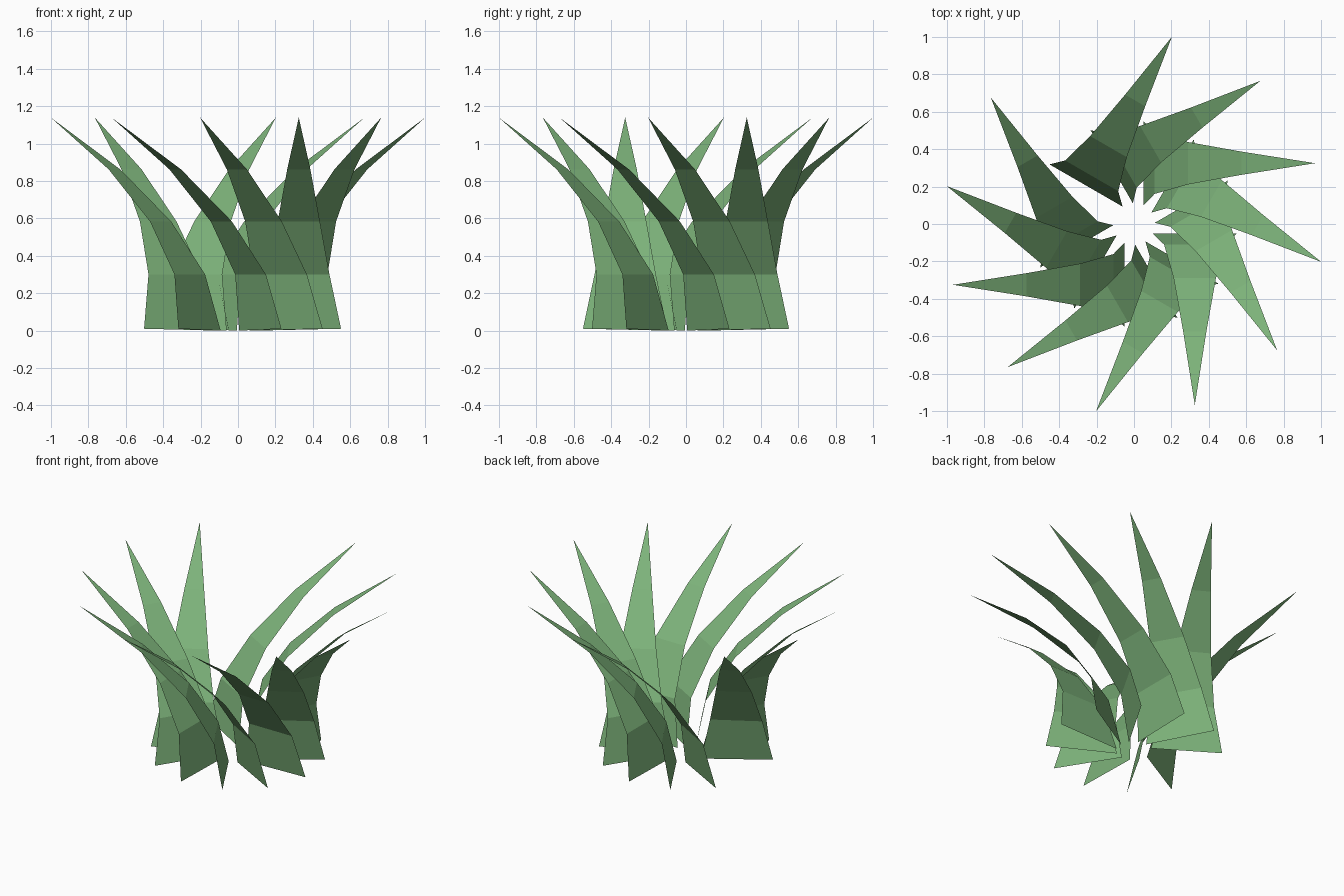
import bpy
import math
from mathutils import Matrix

cube = bpy.data.objects.get("Cube")
if cube:
    bpy.data.objects.remove(cube, do_unlink=True)

# Leaf colour
leaf = bpy.data.materials.new("leaf_green")
leaf.use_nodes = True
color = (0.205, 0.45, 0.195, 1.0)
leaf.diffuse_color = color
bsdf = leaf.node_tree.nodes["Principled BSDF"]
bsdf.inputs["Base Color"].default_value = color
bsdf.inputs["Roughness"].default_value = 0.9

CENTRE_Y = -0.325
# Blade profile: (sideways bend, height, half width)
PROFILE = [(-0.05, 0.005, 0.226), (-0.11, 0.30, 0.164),
           (-0.29, 0.583, 0.113), (-0.575, 0.862, 0.062)]
TIP = (-0.968, CENTRE_Y, 1.139)


def blade_mesh():
    verts, faces = [], []
    for x, z, w in PROFILE:
        verts += [(x, CENTRE_Y - w, z), (x, CENTRE_Y + w, z)]
    # Base edge slopes slightly down toward the middle
    verts[0] = (*verts[0][:2], 0.01)
    verts[1] = (*verts[1][:2], 0.0)
    for i in range(0, len(verts) - 2, 2):
        faces.append((i, i + 1, i + 3, i + 2))
    n = len(verts)
    verts.append(TIP)
    faces.append((n - 2, n - 1, n))
    mesh = bpy.data.meshes.new("grass_blade")
    mesh.from_pydata(verts, [], faces)
    mesh.materials.append(leaf)
    mesh.update()
    return mesh


# Ring of twelve places, with one left empty at the back right
STEPS, GAP = 12, 9
base = blade_mesh()
for k in range(STEPS):
    if k == GAP:
        continue
    mesh = base.copy()
    mesh.transform(Matrix.Rotation(math.tau * k / STEPS, 4, "Z"))
    blade = bpy.data.objects.new(f"grass_blade_{k + 1}", mesh)
    bpy.context.collection.objects.link(blade)
bpy.data.meshes.remove(base)
